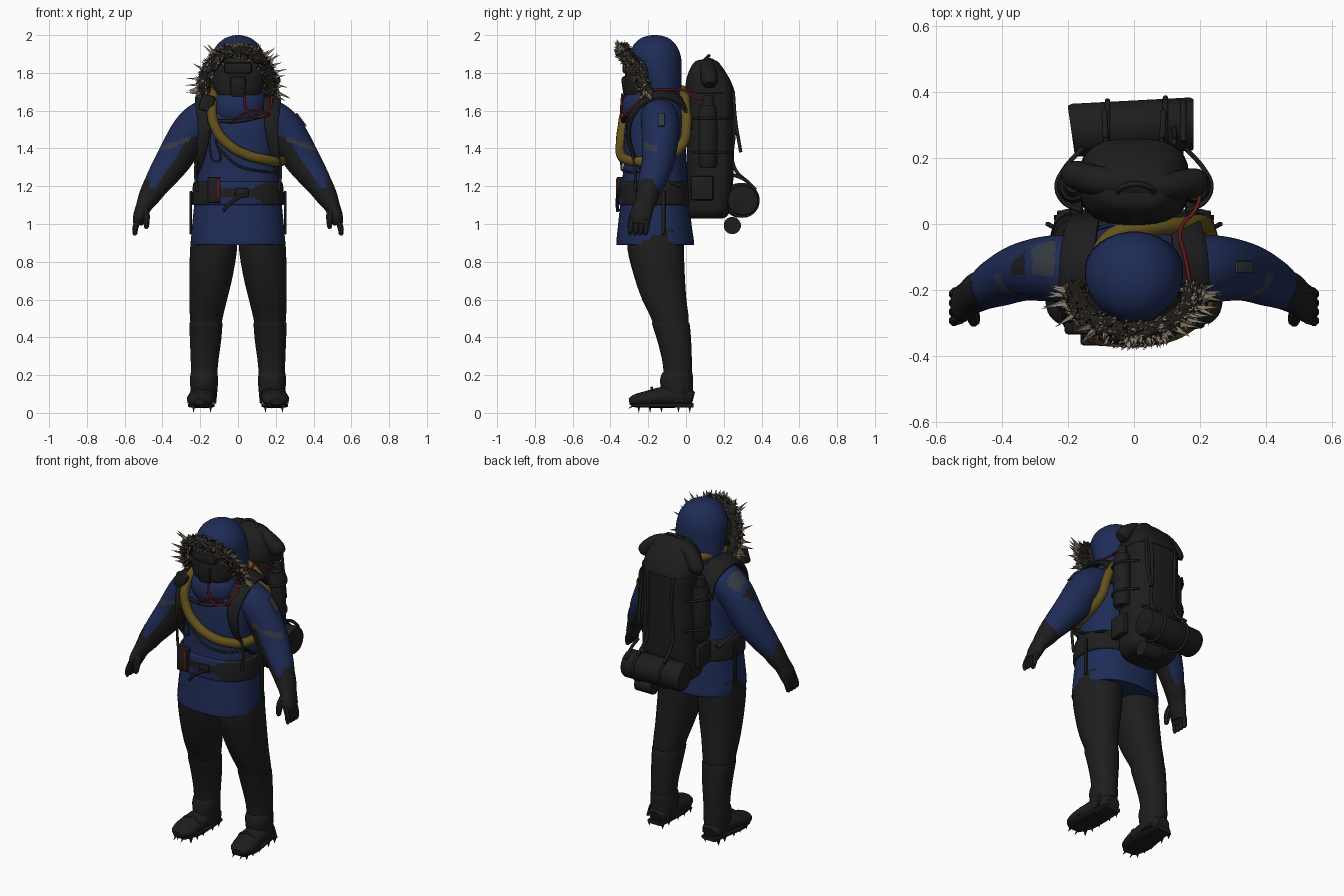
import bpy, bmesh, math, random
from mathutils import Vector

random.seed(4)

def material(name, rgb):
    m = bpy.data.materials.new(name)
    m.diffuse_color = (*rgb, 1)
    return m

BLUE = material("coat blue", (0.0135, 0.0245, 0.094))
DARK = material("charcoal", (0.0125, 0.0125, 0.0125))
ROPE = material("rope yellow", (0.125, 0.084, 0.012))
RED = material("cord red", (0.125, 0.009, 0.011))
GREY = material("patch grey", (0.036, 0.042, 0.055))
FUR = material("fur tan", (0.28, 0.225, 0.165))
FURDARK = material("fur dark", (0.014, 0.012, 0.01))

def link(name, data):
    ob = bpy.data.objects.new(name, data)
    bpy.context.collection.objects.link(ob)
    return ob

def finish(name, bm, mats):
    bmesh.ops.recalc_face_normals(bm, faces=bm.faces)
    me = bpy.data.meshes.new(name)
    bm.to_mesh(me)
    bm.free()
    for m in mats:
        me.materials.append(m)
    return link(name, me)

def smooth_rows(rows, steps):
    """Catmull-Rom interpolation of tuples."""
    out = []
    for i in range(len(rows) - 1):
        p = [rows[max(i - 1, 0)], rows[i], rows[i + 1], rows[min(i + 2, len(rows) - 1)]]
        for t in (k / steps for k in range(steps)):
            out.append([0.5 * (2 * b + (c - a) * t + (2 * a - 5 * b + 4 * c - d) * t * t
                               + (3 * b - a - 3 * c + d) * t ** 3) for a, b, c, d in zip(*p)])
    return out + [list(rows[-1])]

def sweep(name, rows, mats, ref=None, n=24, p=2.0, steps=4, rule=None):
    """Skin rings (x, y, z, ra, rb); rings lie flat, or across the path when ref is given."""
    rows = smooth_rows(rows, steps)
    pts = [Vector(r[:3]) for r in rows]
    bm, rings = bmesh.new(), []
    for i, r in enumerate(rows):
        a, b = Vector((1, 0, 0)), Vector((0, 1, 0))
        if ref:
            t = (pts[min(i + 1, len(pts) - 1)] - pts[max(i - 1, 0)]).normalized()
            a = Vector(ref)
            a = (a - t * a.dot(t)).normalized()
            b = t.cross(a)
        ring = []
        for ang in (math.tau * (k + 0.5) / n for k in range(n)):
            c, s = (math.copysign(abs(v) ** (2 / p), v) for v in (math.cos(ang), math.sin(ang)))
            ring.append(bm.verts.new(pts[i] + a * c * r[3] + b * s * r[4]))
        rings.append(ring)
    for u, v in zip(rings, rings[1:]):
        for k in range(n):
            bm.faces.new((u[k], u[(k + 1) % n], v[(k + 1) % n], v[k]))
    bm.faces.new(rings[0])
    bm.faces.new(rings[-1])
    bmesh.ops.recalc_face_normals(bm, faces=bm.faces)
    for f in bm.faces if rule else ():
        f.material_index = rule(f.calc_center_median(), f.normal)
    return finish(name, bm, mats if isinstance(mats, list) else [mats])

def stack(name, rows, mats, cx=0, **kw):
    """Flat rings given as (z, y, rx, ry)."""
    return sweep(name, [(cx, y, z, rx, ry) for z, y, rx, ry in rows], mats, **kw)

def cord(name, pts, r, mat, closed=False):
    cu = bpy.data.curves.new(name, 'CURVE')
    cu.dimensions, cu.bevel_depth, cu.bevel_resolution = '3D', r, 4
    cu.resolution_u, cu.use_fill_caps = 6, True
    sp = cu.splines.new('BEZIER')
    sp.bezier_points.add(len(pts) - 1)
    for b, q in zip(sp.bezier_points, pts):
        b.co, b.handle_left_type, b.handle_right_type = q, 'AUTO', 'AUTO'
    sp.use_cyclic_u = closed
    cu.materials.append(mat)
    link(name, cu)

def box(name, c, size, mat, bevel=0.01, rot=(0, 0, 0)):
    bm = bmesh.new()
    bmesh.ops.create_cube(bm, size=1)
    bmesh.ops.scale(bm, vec=size, verts=bm.verts)
    bmesh.ops.bevel(bm, geom=bm.edges[:], offset=bevel, segments=2, affect='EDGES', profile=0.5)
    ob = finish(name, bm, [mat])
    ob.location, ob.rotation_euler = c, rot

def spike(bm, base, d, r, length, mi=0, n=4):
    d = d.normalized()
    a = d.orthogonal().normalized()
    b = d.cross(a)
    angs = [math.tau * k / n for k in range(n)]
    ring = [bm.verts.new(base + (a * math.cos(t) + b * math.sin(t)) * r) for t in angs]
    tip = bm.verts.new(base + d * length)
    for k in range(n):
        bm.faces.new((ring[k], ring[(k + 1) % n], tip)).material_index = mi

# Coat, collar and belt (the belt narrows to a strap at the front)
stack("coat", [(.89, -.163, .24, .2), (.9, -.163, .25, .207), (1.0, -.165, .243, .195), (1.15, -.165, .228, .18),
               (1.3, -.165, .213, .168), (1.45, -.165, .215, .165), (1.56, -.16, .21, .155),
               (1.64, -.15, .17, .125), (1.69, -.15, .11, .1)], BLUE, n=32, p=2.3)
stack("collar", [(1.54, -.2, .12, .12), (1.6, -.2, .15, .14), (1.66, -.195, .15, .14), (1.71, -.18, .13, .125)], BLUE)
stack("hip_belt", [(1.1, -.165, .235, .182), (1.11, -.165, .245, .192), (1.165, -.165, .243, .19),
                   (1.215, -.165, .237, .184), (1.225, -.165, .226, .176)], [DARK, BLUE], n=48, p=2.3, steps=5,
      rule=lambda c, nrm: int(c.y < -.25 and abs(c.z - 1.165) > .022 + max(abs(c.x) - .07, 0) * .5))
box("belt_buckle", (.02, -.356, 1.165), (.07, .02, .05), DARK)
cord("belt_tail", [(.04, -.36, 1.16), (-.03, -.364, 1.12), (-.08, -.362, 1.07)], .009, DARK)
box("belt_pouch", (-.128, -.343, 1.18), (.068, .05, .14), DARK)
box("pouch_trim", (-.102, -.367, 1.185), (.012, .006, .11), RED, .002)

# Hood, face cover and goggles
stack("hood", [(1.62, -.14, .13, .11), (1.7, -.13, .145, .105), (1.8, -.145, .15, .122), (1.88, -.16, .144, .135),
               (1.94, -.165, .118, .118), (1.98, -.165, .075, .08), (1.997, -.165, .03, .035),
               (2.0, -.165, .004, .004)], BLUE, n=28)
stack("face", [(1.655, -.235, .07, .07), (1.69, -.24, .12, .085), (1.78, -.235, .145, .09), (1.86, -.235, .13, .08),
               (1.91, -.24, .07, .05)], DARK)
box("goggles", (0, -.312, 1.825), (.15, .05, .06), DARK, .018)
box("breathing_mask", (0, -.312, 1.725), (.085, .05, .12), DARK, .02, (.15, 0, 0))

# Fur ruff round the hood opening
half = [(.175, -.205, 1.69), (.172, -.235, 1.76), (.14, -.28, 1.84), (.08, -.32, 1.9)]
arc = half + [(0, -.332, 1.918)] + [(-x, y, z) for x, y, z in reversed(half)]
sweep("ruff_base", [(*q, .038, .036) for q in arc], FURDARK, ref=(.01, 1, .02), n=10)
path = [Vector(q) for q in smooth_rows(arc, 20)]
bm = bmesh.new()
for i in range(2200):
    q = random.choice(path)
    out = (q - Vector((0, -.22, 1.73))).normalized()
    rnd = Vector([random.gauss(0, 1) for _ in range(3)]).normalized()
    d = (rnd + out * .25 + Vector((0, -.25, 0))).normalized()
    spike(bm, q + d * .031, d + rnd.cross(out) * 1.2, .006, random.uniform(.012, .03), int(i % 10 > 6))
for i in range(40):
    q = random.choice(path)
    out = (q - Vector((0, -.24, 1.74))).normalized()
    d = out + Vector((random.uniform(-.3, .3), random.uniform(-.5, .2), random.uniform(-.3, .2)))
    spike(bm, q + d.normalized() * .025, d, .012, random.uniform(.05, .09) if abs(q.x) > .1 else .045)
finish("ruff_hairs", bm, [FUR, FURDARK])

# Limbs, mirrored left and right
for s, side in ((-1, "right"), (1, "left")):
    def mx(rows):
        return [(s * r[0], *r[1:]) for r in rows]

    def sleeve_rule(c, nrm):
        inner = nrm.dot(Vector((-s * .75, -.35, -.55)))
        if abs(c.z + (abs(c.x) - .28) * .3 - 1.44) < .013 and nrm.y < -.1 and nrm.z < .5 and inner < .5:
            return 2
        if s < 0 and .24 < abs(c.x) < .37 and nrm.z > .45 and nrm.y > -.25:
            return 2 if abs(c.x) < .31 else int(abs(c.x) > .33)
        return int(inner > .45 and c.z < 1.46)

    sweep(side + "_sleeve", mx([(.12, -.145, 1.58, .09, .085), (.18, -.14, 1.555, .1, .1), (.25, -.135, 1.49, .1, .102),
                                (.335, -.145, 1.35, .088, .095), (.41, -.175, 1.24, .075, .076),
                                (.455, -.2, 1.17, .06, .06)]),
          [BLUE, DARK, GREY], ref=(0, 1, 0), n=48, steps=14, rule=sleeve_rule)
    # Glove with fingers and thumb
    sweep(side + "_glove", mx([(.435, -.19, 1.205, .062, .068), (.47, -.205, 1.145, .06, .058),
                               (.5, -.225, 1.09, .055, .042), (.52, -.24, 1.04, .058, .036),
                               (.53, -.245, 1.0, .05, .026)]), DARK, ref=(0, 1, 0), n=16)
    for k in range(4):
        y = -.205 - k * .027
        sweep(f"{side}_finger_{k + 1}", mx([(.525, y, 1.03, .017, .017), (.542, y - .004, .985, .017, .017),
                                            (.546, y - .01, .95 + .006 * (k == 3), .014, .014),
                                            (.545, y - .011, .94, .006, .006)]), DARK, ref=(0, 1, 0), n=8, steps=2)
    sweep(side + "_thumb", mx([(.495, -.25, 1.09, .02, .022), (.485, -.285, 1.04, .02, .02),
                               (.485, -.298, .985, .014, .014), (.485, -.298, .975, .005, .005)]),
          DARK, ref=(1, 0, 0), n=8, steps=2)
    # Trousers, gaiter and boot
    sweep(side + "_trouser", mx([(.125, -.16, .97, .12, .15), (.13, -.16, .86, .125, .15), (.143, -.14, .72, .115, .135),
                                 (.157, -.115, .6, .1, .118), (.168, -.085, .5, .087, .1),
                                 (.17, -.075, .42, .075, .085)]), DARK, p=2.2)
    sweep(side + "_gaiter", mx([(.17, -.082, .475, .08, .092), (.17, -.08, .47, .088, .1), (.172, -.062, .38, .083, .09),
                                (.178, -.045, .25, .072, .077), (.18, -.045, .13, .068, .076)]), DARK, p=2.2)
    sweep(side + "_boot", mx([(.182, .038, .075, .04, .036), (.182, .015, .08, .058, .048), (.184, -.05, .088, .066, .056),
                              (.19, -.13, .085, .07, .052), (.198, -.21, .073, .073, .043),
                              (.202, -.27, .065, .06, .033), (.203, -.3, .06, .03, .018)]), DARK, ref=(1, 0, 0), n=20)
    sweep(side + "_ankle_cuff", mx([(.18, -.045, .06, .066, .08), (.18, -.05, .17, .075, .088),
                                    (.18, -.045, .215, .07, .08)]), DARK)
    sweep(side + "_sole", mx([(.183, .04, .04, .05, .013), (.185, -.05, .04, .06, .013), (.195, -.19, .04, .07, .013),
                              (.202, -.28, .043, .045, .013)]), DARK, ref=(1, 0, 0), n=12, p=4)
    for j, y in enumerate((0, -.17)):
        cord(f"{side}_crampon_strap_{j}", [(s * .12, y, .05), (s * .15, y - .01, .13 - .01 * j),
                                           (s * .23, y - .01, .13 - .01 * j), (s * .262, y, .05)], .007, DARK)
    bm = bmesh.new()
    for y in (.02, -.04, -.13, -.19, -.25):
        for x in (.145, .235):
            spike(bm, Vector((s * x, y, .034)), Vector((0, 0, -1)), .011, .034)
    for x in (.175, .225):
        spike(bm, Vector((s * x, -.27, .045)), Vector((0, -.8, -.5)), .01, .045)
    finish(side + "_crampon_points", bm, [DARK])
    # Pack shoulder strap and hanging straps
    sweep(side + "_shoulder_strap", mx([(.15, .02, 1.5, .045, .013), (.155, 0, 1.61, .05, .013),
                                        (.168, -.07, 1.675, .056, .014), (.175, -.17, 1.682, .056, .014),
                                        (.178, -.265, 1.61, .046, .014), (.178, -.305, 1.5, .035, .013),
                                        (.195, -.28, 1.37, .025, .01), (.215, -.2, 1.26, .015, .008),
                                        (.2, -.02, 1.2, .015, .008)]), DARK, ref=(s, 0, -.4), n=12, p=3)
    cord(side + "_strap_tail", mx([(.2, -.29, 1.4), (.225, -.27, 1.3), (.215, -.27, 1.17)]), .008, DARK)
    box(side + "_hanging_strap", (s * .25, -.12, 1.06), (.012, .022, .23), DARK, .003)
    # Tall pocket on the side of the pack
    stack(side + "_bottle", [(1.31, .115, .03, .03), (1.32, .115, .048, .052), (1.6, .115, .047, .05),
                             (1.63, .115, .03, .035), (1.68, .12, .022, .025)], DARK, cx=s * .185, n=16, steps=2)
    box(side + "_pack_pocket", (s * .175, .085, 1.19), (.04, .12, .13), DARK, .012)
    for z in (1.38, 1.56):
        cord(f"{side}_compression_strap_{z}", mx([(.16, .04, z), (.215, .068, z), (.234, .115, z), (.215, .162, z),
                                                  (.155, .23, z)]), .007, DARK)
    cord(side + "_pack_back_strap", mx([(.08, .14, 1.85), (.085, .235, 1.72), (.08, .255, 1.5), (.085, .255, 1.3),
                                        (.09, .34, 1.21)]), .009, DARK)

box("sleeve_badge", (.335, -.13, 1.552), (.009, .035, .085), GREY, .002, (0, -.64, 0))
cord("chest_strap", [(-.16, -.31, 1.55), (0, -.335, 1.545), (.16, -.31, 1.58)], .01, DARK)
cord("gear_loop", [(-.13, -.34, 1.55), (-.15, -.345, 1.42), (-.11, -.345, 1.33), (-.12, -.345, 1.45)], .006, DARK)
box("radio", (-.165, -.315, 1.64), (.075, .04, .09), DARK, .012, (0, .3, 0))

# Rope slung across the body, with a thin sling under it
cord("rope", [(-.12, -.22, 1.7), (-.14, -.31, 1.61), (-.115, -.337, 1.5), (-.05, -.345, 1.42), (.05, -.342, 1.365),
              (.15, -.31, 1.34), (.215, -.24, 1.33), (.23, -.12, 1.35), (.22, -.02, 1.42), (.2, .002, 1.52),
              (.15, -.003, 1.62), (.06, -.01, 1.69), (-.06, -.035, 1.71), (-.11, -.11, 1.715)], .027, ROPE, True)
cord("sling", [(-.1, -.335, 1.4), (0, -.342, 1.31), (.12, -.325, 1.28), (.2, -.25, 1.275)], .006, DARK)

# Red hose from the pack over the shoulder, and red chest cords
cord("red_hose", [(.2, .09, 1.66), (.19, .05, 1.67), (.14, -.02, 1.71), (.155, -.1, 1.71), (.17, -.19, 1.704),
                  (.165, -.29, 1.61), (.1, -.338, 1.565), (.05, -.343, 1.6), (.03, -.338, 1.69)], .006, RED)
cord("red_cord", [(.17, -.315, 1.58), (.08, -.342, 1.6), (-.03, -.34, 1.55)], .005, RED)

# Backpack with lid, rolled top and handle
stack("backpack", [(1.03, .11, .11, .085), (1.045, .115, .14, .105), (1.1, .122, .163, .12), (1.3, .128, .167, .125),
                   (1.55, .13, .158, .125), (1.7, .13, .16, .125), (1.73, .128, .15, .118)], DARK, n=32, p=3)
stack("pack_lid", [(1.69, .13, .155, .12), (1.7, .128, .165, .13), (1.76, .118, .155, .118), (1.82, .11, .13, .09),
                   (1.86, .108, .095, .06), (1.87, .108, .06, .03)], DARK, n=32, p=2.8)
sweep("lid_roll", [(-.19, .15, 1.73, .025, .025), (-.18, .15, 1.745, .043, .043), (-.1, .13, 1.825, .045, .045),
                   (.08, .115, 1.83, .042, .042), (.18, .125, 1.76, .045, .045), (.205, .125, 1.735, .025, .025)],
      DARK, ref=(0, 1, 0), n=14)
cord("lid_handle", [(-.05, .08, 1.85), (-.04, .11, 1.88), (.05, .11, 1.88), (.06, .08, 1.85)], .008, DARK)
cord("pack_pole", [(.12, .25, 1.7), (.125, .262, 1.55), (.12, .29, 1.38)], .009, DARK)

# Bedroll lashed under the pack, and a small roll below
sweep("bedroll", [(-.19, .283, 1.125, .076, .076), (-.183, .284, 1.125, .081, .081), (.173, .303, 1.125, .081, .081),
                  (.18, .303, 1.125, .076, .076)], DARK, ref=(0, 1, 0), steps=1)
for x in (-.08, .095):
    ring = [(.084 * math.cos(k * math.tau / 8), .084 * math.sin(k * math.tau / 8)) for k in range(8)]
    cord("bedroll_strap", [(x, .293 + x * .05 + u, 1.125 + v) for u, v in ring], .008, DARK, True)
cord("lashing", [(.15, .25, 1.26), (.15, .31, 1.235), (.15, .37, 1.18)], .009, DARK)
sweep("small_roll", [(.04, .245, .992, .046, .046), (.15, .245, .992, .046, .046)], DARK, ref=(0, 1, 0), n=16)

# Convert cords to meshes and shade smooth with sharp edges kept
bpy.ops.object.select_all(action='SELECT')
bpy.context.view_layer.objects.active = bpy.data.objects["rope"]
bpy.ops.object.convert(target='MESH')
bpy.ops.object.select_all(action='SELECT')
bpy.ops.object.shade_smooth_by_angle(angle=math.radians(40))
